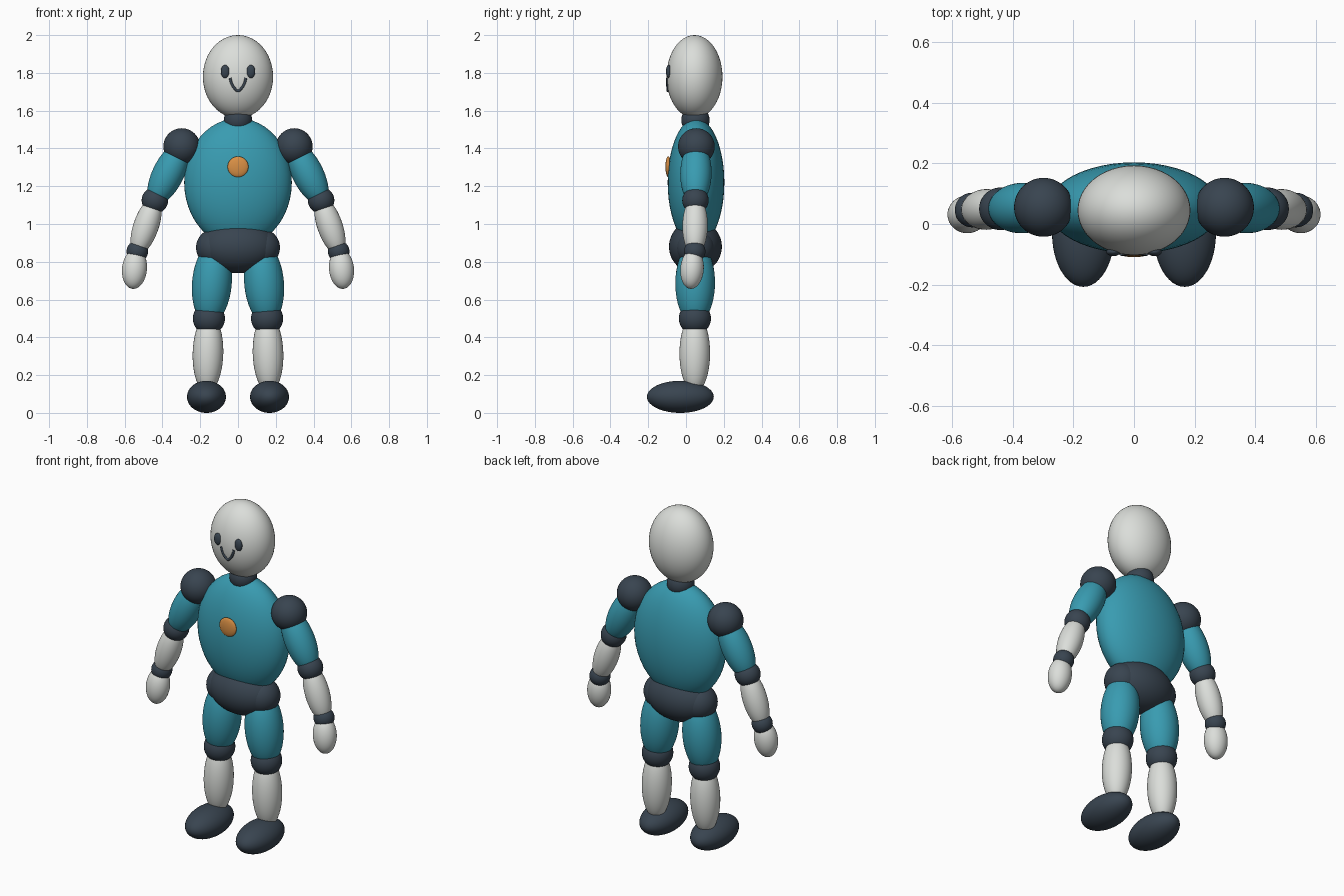
import bpy
from mathutils import Vector

cube = bpy.data.objects.get("Cube")
if cube:
    bpy.data.objects.remove(cube, do_unlink=True)


def material(name, rgb):
    mat = bpy.data.materials.new(name)
    mat.use_nodes = True
    mat.diffuse_color = (*rgb, 1)
    mat.node_tree.nodes["Principled BSDF"].inputs["Base Color"].default_value = (*rgb, 1)
    return mat


teal = material("teal", (0.04, 0.33, 0.44))
slate = material("dark_slate", (0.04, 0.058, 0.08))
pale = material("pale_grey", (0.71, 0.73, 0.70))
orange = material("orange", (0.70, 0.28, 0.06))


def ellipsoid(name, center, radii, mat, axis=(0, 0, 1)):
    """Smooth ellipsoid whose own z follows the given axis."""
    bpy.ops.mesh.primitive_uv_sphere_add(segments=48, ring_count=24, location=center)
    obj = bpy.context.object
    obj.name = name
    obj.scale = radii
    obj.rotation_euler = Vector((0, 0, 1)).rotation_difference(Vector(axis)).to_euler()
    obj.data.materials.append(mat)
    bpy.ops.object.shade_smooth()
    return obj


def ball(name, center, radius, mat):
    return ellipsoid(name, center, (radius,) * 3, mat)


def limb(name, start, end, radius, overlap, mat):
    """Ellipsoid stretched between two joints, reaching a little into both."""
    a, b = Vector(start), Vector(end)
    half = (a - b).length / 2 * overlap
    ellipsoid(name, (a + b) / 2, (radius, radius, half), mat, a - b)


# Head, neck and trunk
ellipsoid("head", (0, 0.045, 1.78), (0.186, 0.148, 0.22), pale)
ball("neck", (0, 0.05, 1.55), 0.075, slate)
ellipsoid("torso", (0, 0.053, 1.22), (0.285, 0.15, 0.34), teal)
ellipsoid("pelvis", (0, 0.05, 0.88), (0.205, 0.14, 0.14), slate)
ellipsoid("chest_badge", (0, -0.094, 1.303), (0.055, 0.015, 0.055), orange)

# Smile: a thin tube along the face
curve = bpy.data.curves.new("smile", "CURVE")
curve.dimensions = "3D"
curve.bevel_depth = 0.007
curve.bevel_resolution = 3
curve.use_fill_caps = True
half_smile = [(0.042, -0.098, 1.773), (0.034, -0.098, 1.744), (0.016, -0.097, 1.716)]
path = [(-x, y, z) for x, y, z in half_smile] + [(0, -0.096, 1.705)] + half_smile[::-1]
spline = curve.splines.new("BEZIER")
spline.bezier_points.add(len(path) - 1)
for point, co in zip(spline.bezier_points, path):
    point.co = co
    point.handle_left_type = point.handle_right_type = "AUTO"
curve.materials.append(slate)
bpy.context.collection.objects.link(bpy.data.objects.new("smile", curve))

# Paired parts
for side, s in (("left", 1), ("right", -1)):
    ellipsoid(side + "_eye", (s * 0.068, -0.092, 1.807), (0.023, 0.014, 0.035), slate)

    # Arm
    shoulder = (s * 0.298, 0.055, 1.41)
    elbow = (s * 0.44, 0.05, 1.125)
    wrist = (s * 0.533, 0.046, 0.855)
    ball(side + "_shoulder", shoulder, 0.097, slate)
    ball(side + "_elbow", elbow, 0.07, slate)
    ball(side + "_wrist", wrist, 0.057, slate)
    limb(side + "_upper_arm", shoulder, elbow, 0.083, 1.16, teal)
    limb(side + "_forearm", elbow, wrist, 0.067, 1.14, pale)
    ellipsoid(side + "_hand", (s * 0.548, 0.032, 0.762), (0.066, 0.062, 0.106), pale,
              (s * -0.1, 0.08, 1))

    # Leg
    hip = (s * 0.122, 0.05, 0.875)
    knee = (s * 0.154, 0.047, 0.5)
    ankle = (s * 0.164, 0.046, 0.13)
    ball(side + "_hip", hip, 0.1, slate)
    ball(side + "_knee", knee, 0.085, slate)
    limb(side + "_thigh", hip, knee, 0.105, 1.17, teal)
    limb(side + "_shin", knee, ankle, 0.081, 1.12, pale)
    ellipsoid(side + "_foot", (s * 0.167, -0.03, 0.085), (0.103, 0.177, 0.085), slate)
